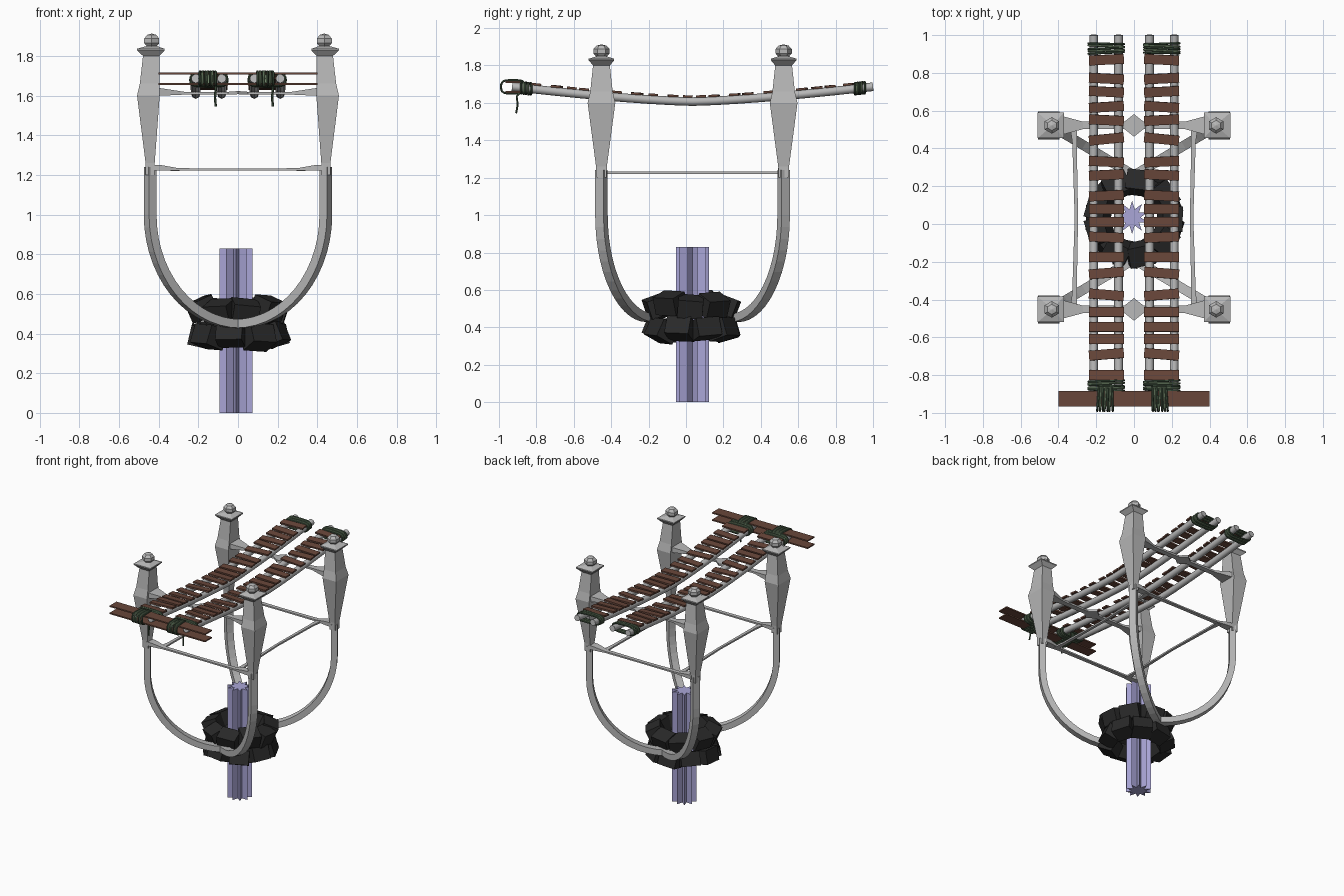
import bpy, bmesh, math, random
from mathutils import Vector, Matrix

random.seed(4)
if "Cube" in bpy.data.objects:
    bpy.data.objects.remove(bpy.data.objects["Cube"])


def material(name, r, g, b):
    m = bpy.data.materials.new(name)
    m.use_nodes = True
    m.diffuse_color = (r, g, b, 1)
    m.node_tree.nodes["Principled BSDF"].inputs["Base Color"].default_value = (r, g, b, 1)
    return m


STONE = material("pale grey", 0.48, 0.48, 0.48)
ROCK = material("charcoal", 0.022, 0.022, 0.022)
WOOD = material("brown wood", 0.14, 0.062, 0.042)
CRYSTAL = material("lavender", 0.40, 0.38, 0.68)
ROPE = material("dark green rope", 0.05, 0.085, 0.05)
ROPE_LIGHT = material("light green rope", 0.15, 0.22, 0.13)
CY = 0.035  # middle of the tower and pole group


def finish(name, bm, mat):
    bmesh.ops.recalc_face_normals(bm, faces=bm.faces)
    me = bpy.data.meshes.new(name)
    bm.to_mesh(me)
    bm.free()
    me.materials.append(mat)
    ob = bpy.data.objects.new(name, me)
    bpy.context.collection.objects.link(ob)
    return ob


def loft(name, rings, mat):
    """Skin a row of equal cross-sections and close both ends."""
    bm = bmesh.new()
    rows = [[bm.verts.new(p) for p in ring] for ring in rings]
    n = len(rows[0])
    for a, b in zip(rows, rows[1:]):
        for i in range(n):
            j = (i + 1) % n
            bm.faces.new((a[i], a[j], b[j], b[i]))
    bm.faces.new(rows[0])
    bm.faces.new(rows[-1])
    return finish(name, bm, mat)


def section(c, u, v):
    c, u, v = Vector(c), Vector(u), Vector(v)
    return [c + u + v, c - u + v, c - u - v, c + u - v]


def box(name, size, matrix, mat):
    bm = bmesh.new()
    bmesh.ops.create_cube(bm, size=1, matrix=matrix @ Matrix.Diagonal((*size, 1)))
    return finish(name, bm, mat)


def tube(name, points, radius, mat, closed=False, res=1):
    cu = bpy.data.curves.new(name, "CURVE")
    cu.dimensions = "3D"
    cu.bevel_depth, cu.bevel_resolution = radius, res
    cu.use_fill_caps = True
    sp = cu.splines.new("POLY")
    sp.points.add(len(points) - 1)
    for q, p in zip(sp.points, points):
        q.co = (*p, 1)
    sp.use_cyclic_u = closed
    cu.materials.append(mat)
    ob = bpy.data.objects.new(name, cu)
    bpy.context.collection.objects.link(ob)
    bpy.ops.object.select_all(action="DESELECT")
    bpy.context.view_layer.objects.active = ob
    ob.select_set(True)
    bpy.ops.object.convert(target="MESH")
    bpy.ops.object.shade_smooth_by_angle(angle=math.radians(50))
    return bpy.context.object


# Towers, finials and curved legs
TOWER = [  # height, x centre, half x, half y
    (1.20, 0.443, 0.023, 0.027), (1.26, 0.443, 0.023, 0.029),
    (1.60, 0.452, 0.057, 0.074), (1.66, 0.446, 0.049, 0.060),
    (1.80, 0.438, 0.041, 0.045), (1.828, 0.440, 0.070, 0.068),
    (1.836, 0.440, 0.070, 0.068), (1.85, 0.435, 0.025, 0.025)]
for sx in (-1, 1):
    for sy in (-1, 1):
        label = ("back" if sy > 0 else "front") + ("_left" if sx > 0 else "_right")
        ty = CY + sy * 0.487
        loft(label + "_tower", [section((sx * x, ty, z), (hx, 0, 0), (0, hy, 0))
                                for z, x, hx, hy in TOWER], STONE)
        bm = bmesh.new()
        bmesh.ops.create_uvsphere(bm, u_segments=6, v_segments=5, radius=1,
                                  matrix=Matrix.Translation((sx * 0.435, ty, 1.876))
                                  @ Matrix.Diagonal((0.046, 0.046, 0.037, 1)))
        finish(label + "_finial", bm, STONE)
        side = Vector((-sy * 0.265, sx * 0.443, 0)).normalized()
        path = [Vector((sx * 0.443, ty, 1.24))]
        for i in range(15):
            a = math.pi / 2 * i / 14
            path.append(Vector((sx * 0.443 * math.cos(a),
                                CY + sy * (0.222 + 0.265 * math.cos(a)),
                                1.0 - 0.55 * math.sin(a))))
        rings = []
        for i, p in enumerate(path):
            t = (path[min(i + 1, len(path) - 1)] - path[max(i - 1, 0)]).normalized()
            rings.append(section(p, side * 0.026, t.cross(side) * 0.022))
        loft(label + "_leg", rings, STONE)

# Cross bars between the towers
UPPER = [(0.42, 0.060, 1.62, 0.022), (0.27, 0.02, 1.612, 0.007),
         (0.05, 0.02, 1.612, 0.007), (0, 0.06, 1.615, 0.008)]
LOWER = [(0.43, 0.030, 1.236, 0.015), (0.39, 0.028, 1.236, 0.014),
         (0.30, 0.016, 1.228, 0.006), (0, 0.014, 1.227, 0.005)]
for y, label in ((CY - 0.487, "front"), (CY + 0.487, "back")):
    for prof, level in ((UPPER, "upper"), (LOWER, "lower")):
        stations = [(-x, a, z, h) for x, a, z, h in prof] + prof[-2::-1]
        loft(f"{label}_{level}_bar", [section((x, y, z), (0, a, 0), (0, 0, h))
                                      for x, a, z, h in stations], STONE)
for sx in (-1, 1):
    loft("side_bar", [section((sx * x, CY + d, 1.226), (w, 0, 0), (0, 0, 0.006))
                      for d, x, w in ((-0.49, 0.32, 0.02), (-0.4, 0.315, 0.012), (0, 0.305, 0.009),
                                      (0.4, 0.315, 0.012), (0.49, 0.32, 0.02))], STONE)

# Ribbed pole
star = []
for i in range(20):
    a = math.pi * i / 10 + math.pi / 2
    r = 0.088 if i % 2 == 0 else 0.045
    star.append((r * math.cos(a) - 0.01, r * math.sin(a) + CY))
loft("ribbed_pole", [[(x, y, z) for x, y in star] for z in (0, 0.83)], CRYSTAL)

# Rough stone collar: two staggered rings of blocks
for level, tilt, off in ((0.52, 0.35, 0), (0.39, -0.35, 0.5)):
    for i in range(9):
        a = 2 * math.pi * (i + off) / 9 + random.uniform(-0.06, 0.06)
        m = (Matrix.Translation((0, CY - 0.005, level + random.uniform(-0.012, 0.012)))
             @ Matrix.Rotation(a, 4, "Z") @ Matrix.Translation((0.19, 0, 0))
             @ Matrix.Rotation(tilt + random.uniform(-0.12, 0.12), 4, "Y")
             @ Matrix.Rotation(random.uniform(-0.12, 0.12), 4, "X"))
        box("collar_block", (0.11, 0.135, 0.10), m, ROCK)


def sag(y):
    return 1.607 + 0.08 * (abs(y - CY) / 0.97) ** 1.4


# Sagging rails
for x in (-0.213, -0.082, 0.082, 0.213):
    tube("rail", [(x, y, sag(y)) for y in [-0.93 + 1.93 * i / 16 for i in range(17)]],
         0.023, STONE, res=2)

# Walkway planks, mirrored on the two walkways: position and tilt
PLANKS = [(.87, .05), (.77, -.05), (.70, -.05), (.62, .06), (.55, -.05), (.45, .1), (.33, -.05),
          (.26, .05), (.15, .05), (.08, 0), (.01, 0), (-.07, -.04), (-.175, 0), (-.26, .08),
          (-.375, -.08), (-.465, 0), (-.545, 0), (-.61, 0), (-.69, .08), (-.8, 0)]
for sx in (-1, 1):
    for y, tilt in PLANKS:
        slope = math.atan((sag(y + 0.02) - sag(y - 0.02)) / 0.04)
        m = (Matrix.Translation((sx * 0.146, y, sag(y) + 0.027))
             @ Matrix.Rotation(-sx * tilt, 4, "Z") @ Matrix.Rotation(slope, 4, "X"))
        box("plank", (0.185, 0.052, 0.012), m, WOOD)

# Pair of boards clamping the front rail ends
for z in (1.712, 1.658):
    box("cross_board", (0.8, 0.08, 0.01), Matrix.Translation((0, -0.925, z)), WOOD)


def loop(cu, cv, hu, hv, place):
    """Rounded closed loop in a plane, set in space by place(u, v)."""
    pts = []
    for i in range(20):
        a = 2 * math.pi * i / 20
        c, s = math.cos(a), math.sin(a)
        pts.append(place(cu + hu * math.copysign(abs(c) ** 0.5, c),
                         cv + hv * math.copysign(abs(s) ** 0.7, s)))
    return pts


# Rope lashings
for sx in (-1, 1):
    for y0 in (-0.855, 0.93):
        for i in range(5):
            y = y0 + (i - 2) * 0.012
            skew = random.uniform(-0.05, 0.05)
            tube("rail_lashing", loop(sx * 0.147, sag(y), 0.094, 0.031,
                 lambda u, v: (u, y + skew * (u - sx * 0.147), v)),
                 0.006, ROPE_LIGHT if i % 2 else ROPE, closed=True)
    xc = -0.152 if sx < 0 else 0.136
    for i in range(7):
        x = xc + (i - 3) * 0.0125
        skew = random.uniform(-0.08, 0.08)
        tube("board_lashing", loop(-0.925, 1.686, 0.064, 0.036,
             lambda u, v: (x + skew * (u + 0.925), u, v)),
             0.0062, ROPE_LIGHT if i % 2 else ROPE, closed=True)
    # Loose rope end
    xe = xc + 0.04
    tube("rope_end", [(xe, -0.88, 1.66), (xe, -0.905, 1.635),
                      (xe - 0.004, -0.90, 1.59), (xe, -0.908, 1.545)], 0.006, ROPE)
